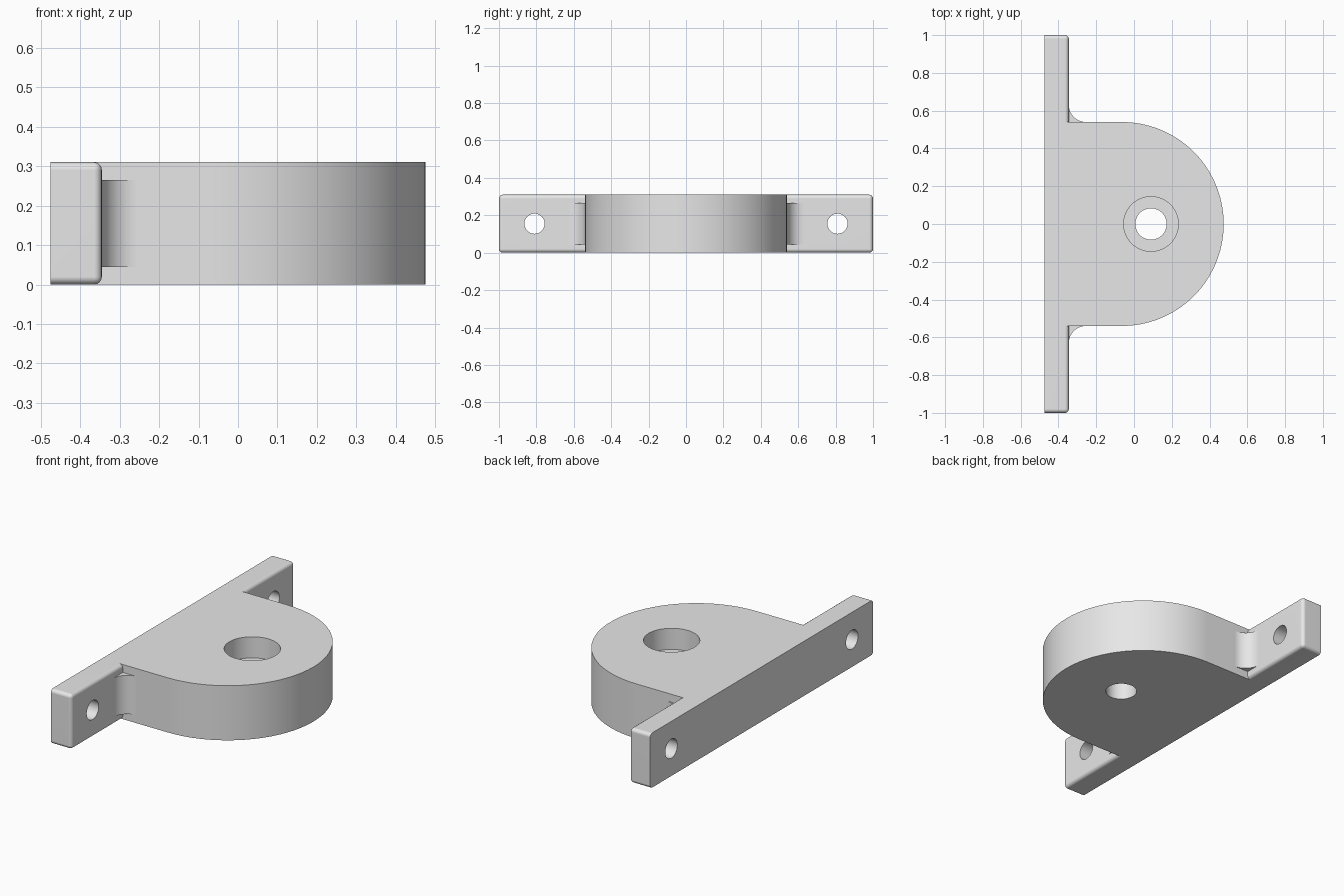
import bpy, bmesh
from math import sin, cos, pi, radians

cube = bpy.data.objects.get("Cube")
if cube:
    bpy.data.objects.remove(cube, do_unlink=True)

HEIGHT = 0.31
BACK, FACE = -0.475, -0.345      # flange back and front planes
HALF_W = 0.54                    # half width and nose radius of the body
NOSE_X = 0.475 - HALF_W
BORE_X = 0.09
FILLET = 0.09

grey = bpy.data.materials.new("light grey")
grey.use_nodes = True
grey.diffuse_color = (0.8, 0.8, 0.8, 1)
grey.node_tree.nodes["Principled BSDF"].inputs["Base Color"].default_value = (0.8, 0.8, 0.8, 1)


def finish(name, bm):
    bmesh.ops.recalc_face_normals(bm, faces=bm.faces[:])
    mesh = bpy.data.meshes.new(name)
    bm.to_mesh(mesh)
    bm.free()
    mesh.materials.append(grey)
    ob = bpy.data.objects.new(name, mesh)
    bpy.context.collection.objects.link(ob)
    return ob


def prism(name, outline, z0, z1):
    bm = bmesh.new()
    face = bm.faces.new([bm.verts.new((x, y, z0)) for x, y in outline])
    top = bmesh.ops.extrude_face_region(bm, geom=[face])["geom"]
    bmesh.ops.translate(bm, vec=(0, 0, z1 - z0),
                        verts=[v for v in top if isinstance(v, bmesh.types.BMVert)])
    return finish(name, bm)


def arc(cx, cy, r, a0, a1, n):
    return [(cx + r * cos(a0 + (a1 - a0) * i / n),
             cy + r * sin(a0 + (a1 - a0) * i / n)) for i in range(n + 1)]


def circle(cx, cy, r, n=48):
    return arc(cx, cy, r, 0, 2 * pi, n)[:-1]


def combine(target, tool, operation):
    mod = target.modifiers.new(operation.title(), 'BOOLEAN')
    mod.operation, mod.solver, mod.object = operation, 'EXACT', tool
    bpy.ops.object.select_all(action='DESELECT')
    bpy.context.view_layer.objects.active = target
    target.select_set(True)
    bpy.ops.object.modifier_apply(modifier=mod.name)
    bpy.data.objects.remove(tool, do_unlink=True)


# Body with a semicircular nose
bracket = prism("mounting_bracket",
                [(BACK, -HALF_W)] + arc(NOSE_X, 0, HALF_W, -pi / 2, pi / 2, 36)
                + [(BACK, HALF_W)], 0, HEIGHT)

# Flange: every edge rounded except around the flat back
bm = bmesh.new()
bmesh.ops.create_cube(bm, size=1)
for v in bm.verts:
    v.co.x = FACE if v.co.x > 0 else BACK
    v.co.y *= 2
    v.co.z = HEIGHT if v.co.z > 0 else 0
rounded = [e for e in bm.edges if max(v.co.x for v in e.verts) > BACK + 0.01]
bmesh.ops.bevel(bm, geom=rounded, offset=0.02, segments=4, profile=0.5, affect='EDGES')
combine(bracket, finish("flange", bm), 'UNION')

# Short inside fillets, one on each side
for side in (-1, 1):
    cx, cy = FACE + FILLET, HALF_W + FILLET
    points = arc(cx, cy, FILLET, 1.5 * pi, pi, 12)
    points += [(FACE - 0.01, cy), (FACE - 0.01, HALF_W - 0.01), (cx, HALF_W - 0.01)]
    fillet = prism("fillet", [(x, side * y) for x, y in points], 0.045, 0.265)
    combine(bracket, fillet, 'UNION')

# Counterbored hole through the body
for r, z0 in ((0.145, 0.19), (0.083, -0.1)):
    combine(bracket, prism("bore_cutter", circle(BORE_X, 0, r), z0, HEIGHT + 0.1), 'DIFFERENCE')

# Screw holes through the flange ends
for side in (-1, 1):
    cutter = prism("screw_cutter", circle(0, 0, 0.054, 32), -0.1, 0.1)
    for v in cutter.data.vertices:
        x, y, z = v.co
        v.co = ((BACK + FACE) / 2 + z, side * 0.81 + y, HEIGHT / 2 - x)
    combine(bracket, cutter, 'DIFFERENCE')

# Smooth curved walls, crisp corners
bpy.context.view_layer.objects.active = bracket
bracket.select_set(True)
bpy.ops.object.shade_smooth_by_angle(angle=radians(30))
weighted = bracket.modifiers.new("Flat face normals", 'WEIGHTED_NORMAL')
weighted.keep_sharp = True
